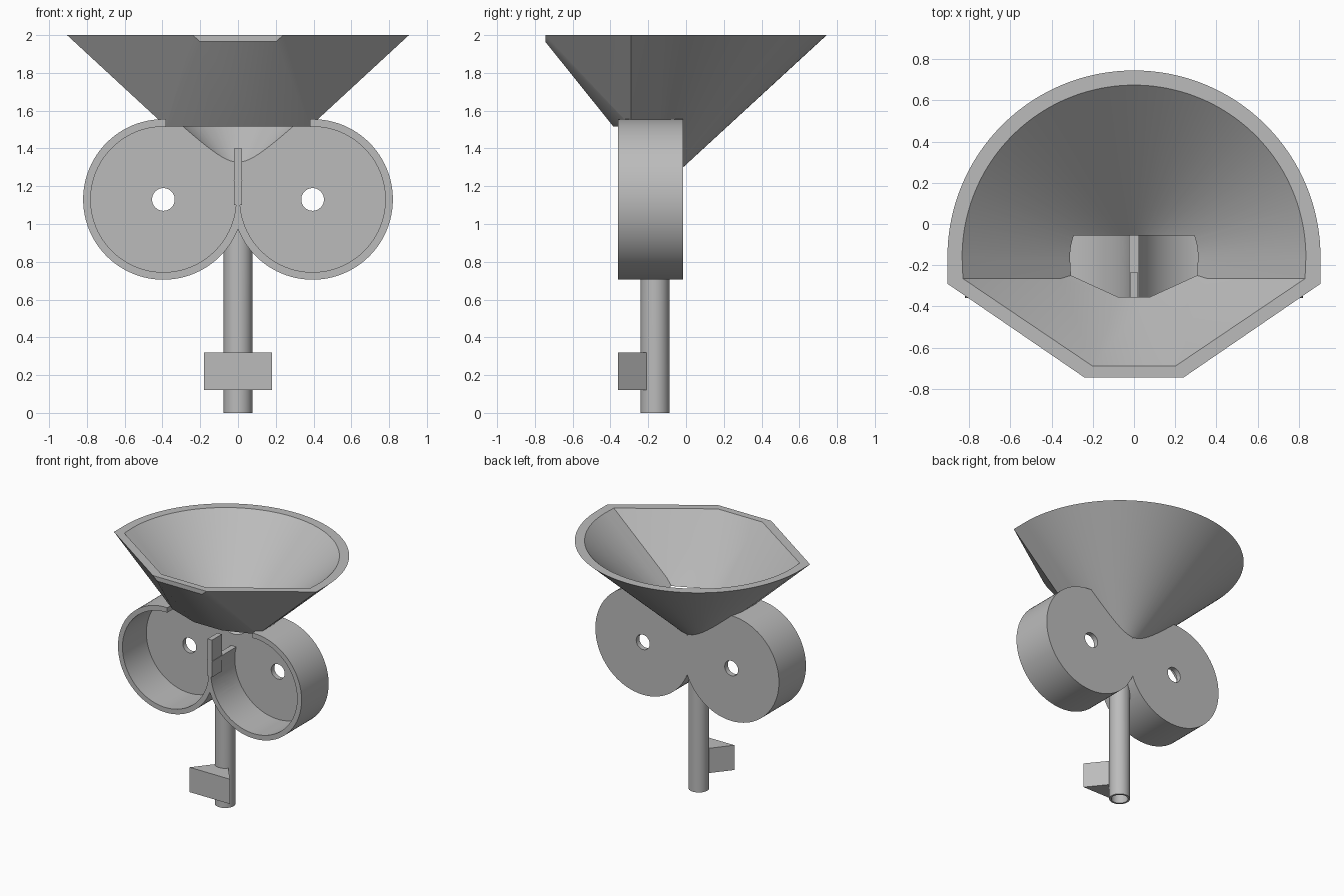
import bpy, bmesh, math
from mathutils import Matrix, Vector

if "Cube" in bpy.data.objects:
    bpy.data.objects.remove(bpy.data.objects["Cube"])

grey = bpy.data.materials.new("plain_grey")
grey.use_nodes = True
COLOUR = (0.5, 0.5, 0.5, 1)
grey.diffuse_color = COLOUR
grey.node_tree.nodes["Principled BSDF"].inputs["Base Color"].default_value = COLOUR

AXIS_Y = -0.16                      # shared axis of funnel and pipe
DRUM_X, DRUM_Z = 0.395, 1.13
FRONT, BACK, FLOOR = -0.36, -0.015, -0.055


def finish(name, bm):
    bmesh.ops.recalc_face_normals(bm, faces=bm.faces)
    mesh = bpy.data.meshes.new(name)
    bm.to_mesh(mesh)
    bm.free()
    mesh.materials.append(grey)
    obj = bpy.data.objects.new(name, mesh)
    bpy.context.collection.objects.link(obj)
    return obj


def hull(name, points):
    bm = bmesh.new()
    for p in points:
        bm.verts.new(p)
    out = bmesh.ops.convex_hull(bm, input=bm.verts)
    spare = {g for g in out["geom_interior"] if isinstance(g, bmesh.types.BMVert)}
    bmesh.ops.delete(bm, geom=list(spare), context="VERTS")
    bmesh.ops.dissolve_limit(bm, angle_limit=0.002, verts=bm.verts, edges=bm.edges)
    return finish(name, bm)


def box(name, x, y0, y1, z0, z1):
    return hull(name, [(sx * x, y, z) for sx in (-1, 1) for y in (y0, y1) for z in (z0, z1)])


def cylinder(name, radius, start, end, sides=96):
    start, end = Vector(start), Vector(end)
    turn = (end - start).to_track_quat("Z", "Y").to_matrix().to_4x4()
    bm = bmesh.new()
    bmesh.ops.create_cone(bm, cap_ends=True, segments=sides, radius1=radius, radius2=radius,
                          depth=(end - start).length,
                          matrix=Matrix.Translation((start + end) / 2) @ turn)
    return finish(name, bm)


def drum(name, side, radius, y0, y1):
    x = side * DRUM_X
    return cylinder(name, radius, (x, y0, DRUM_Z), (x, y1, DRUM_Z))


def ring(radius, z, sides=96):
    # back half circle of the funnel
    return [(radius * math.cos(math.pi * i / sides), AXIS_Y + radius * math.sin(math.pi * i / sides), z)
            for i in range(sides + 1)]


def mirrored(points):
    return [(s * x, y, z) for x, y, z in points for s in (-1, 1)]


def combine(target, tool, operation):
    mod = target.modifiers.new("combine", "BOOLEAN")
    mod.operation, mod.solver, mod.object = operation, "EXACT", tool
    bpy.context.view_layer.objects.active = target
    bpy.ops.object.modifier_apply(modifier=mod.name)
    bpy.data.objects.remove(tool)


# twin drums, opened where the funnel feeds them
body = drum("feeder_body", -1, 0.425, FRONT, BACK)
combine(body, drum("drum", 1, 0.425, FRONT, BACK), "UNION")
combine(body, box("feed_gap", 0.38, -0.5, FLOOR, 1.23, 1.7), "DIFFERENCE")

# hopper: half cone behind, faceted spout in front
hopper = hull("hopper", ring(0.905, 2) + ring(0.075, 1.236) + mirrored([
    (0.905, -0.29, 2), (0.38, -0.29, 1.515), (0.2, -0.745, 1.965), (0.24, -0.745, 2)]))
combine(hopper, box("hopper_gap", 0.39, -0.5, FLOOR, 1.1, 1.517), "DIFFERENCE")
combine(body, hopper, "UNION")

# down pipe
combine(body, cylinder("pipe", 0.076, (0, AXIS_Y - 0.004, 0), (0, AXIS_Y - 0.004, 1.22), 64), "UNION")

# hollow out the drums, hopper and pipe
for side in (-1, 1):
    combine(body, drum("drum_inside", side, 0.385, FRONT - 0.1, FLOOR), "DIFFERENCE")
    combine(body, drum("axle_hole", side, 0.06, FRONT, BACK + 0.2), "DIFFERENCE")
inside = hull("hopper_inside", ring(0.834, 2) + ring(0.834, 2.1) + ring(0.01, 1.24) + mirrored([
    (0.83, -0.265, 2), (0.83, -0.265, 2.1), (0.2, -0.69, 2), (0.2, -0.69, 2.1),
    (0.357, -0.265, 1.565)]))
combine(body, inside, "DIFFERENCE")
combine(body, cylinder("bore", 0.061, (0, AXIS_Y - 0.004, -0.1), (0, AXIS_Y - 0.004, 1.4), 64), "DIFFERENCE")

# divider post between the drums
post = box("divider_post", 0.02, FRONT, -0.235, 1.1, 1.4)

# wedge shaped mounting block on the pipe
block = hull("mounting_block", mirrored(
    [(x, y, z) for x, y in ((0.18, FRONT), (0.06, -0.21)) for z in (0.12, 0.32)]))

for obj in (body, post, block):
    bpy.ops.object.select_all(action="DESELECT")
    obj.select_set(True)
    bpy.context.view_layer.objects.active = obj
    bpy.ops.object.shade_smooth_by_angle(angle=math.radians(25))
